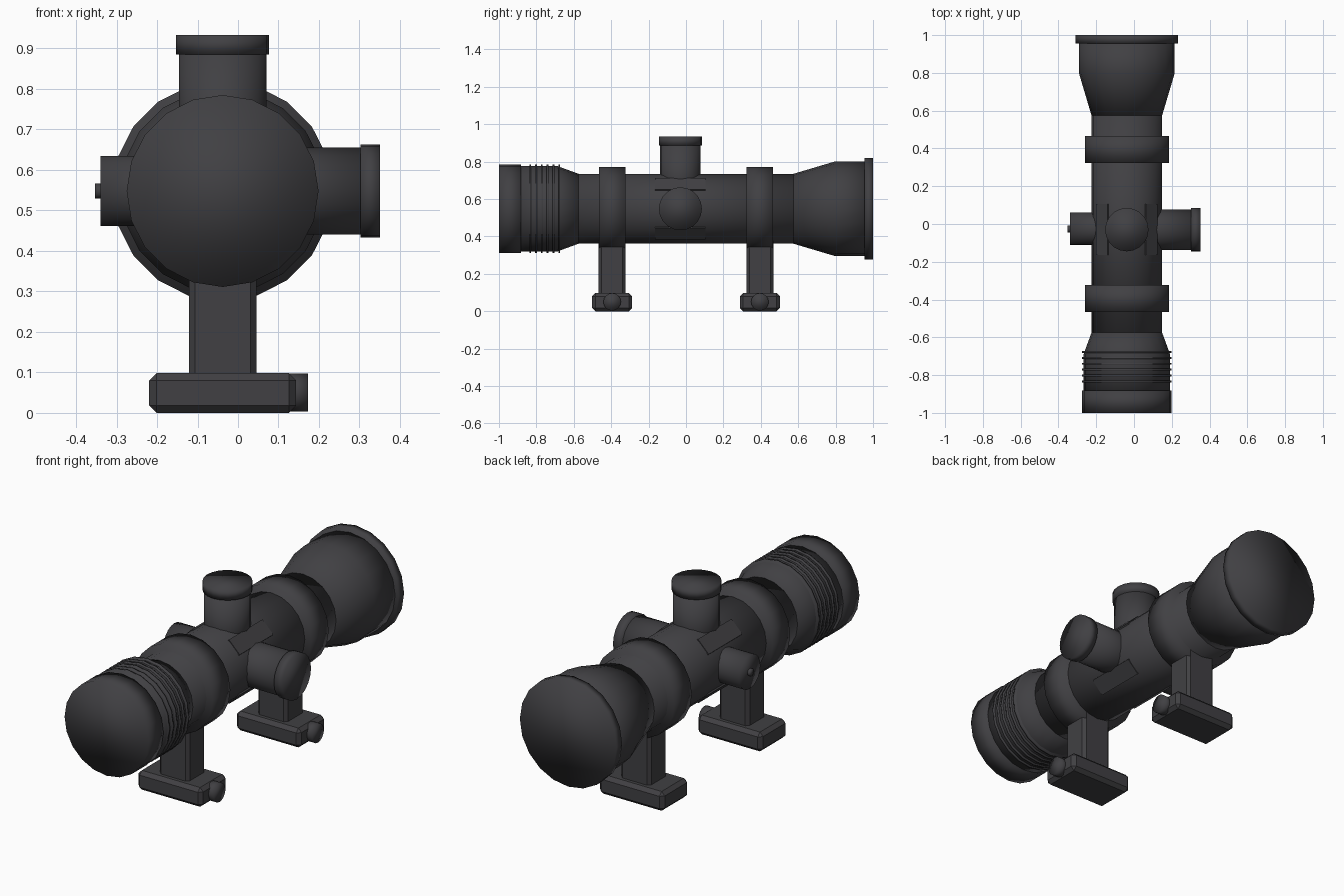
import bpy, bmesh, math
from mathutils import Matrix, Vector

if "Cube" in bpy.data.objects:
    bpy.data.objects.remove(bpy.data.objects["Cube"])

CX, CZ, TY = -0.038, 0.548, -0.03   # tube axis and turret station

mat = bpy.data.materials.new("dark gunmetal")
mat.diffuse_color = (0.052, 0.051, 0.056, 1)
mat.use_nodes = True
mat.node_tree.nodes["Principled BSDF"].inputs["Base Color"].default_value = mat.diffuse_color


def finish(name, bm, smooth):
    bmesh.ops.recalc_face_normals(bm, faces=bm.faces)
    for f in bm.faces:
        f.smooth = smooth
    me = bpy.data.meshes.new(name)
    bm.to_mesh(me)
    bm.free()
    me.materials.append(mat)
    ob = bpy.data.objects.new(name, me)
    bpy.context.collection.objects.link(ob)
    return ob


def lathe(name, axis, origin, profile, n=20):
    """Closed solid of revolution; profile = (distance along axis, radius)."""
    u, v = {'x': ((0, 1, 0), (0, 0, 1)),
            'y': ((1, 0, 0), (0, 0, 1)),
            'z': ((1, 0, 0), (0, 1, 0))}[axis]
    u, v, o = Vector(u), Vector(v), Vector(origin)
    a = Vector([float(c == axis) for c in 'xyz'])
    bm = bmesh.new()
    rings = []
    for d, r in profile:
        rings.append([bm.verts.new(o + a * d + r * (u * math.cos(t) + v * math.sin(t)))
                      for t in (2 * math.pi * i / n for i in range(n))])
    for p, q in zip(rings, rings[1:]):
        for i in range(n):
            j = (i + 1) % n
            bm.faces.new((p[i], p[j], q[j], q[i]))
    bm.faces.new(rings[0])
    bm.faces.new(rings[-1])
    return finish(name, bm, True)


def box(name, centre, size, bevel=0.0, rot_y=0.0):
    bm = bmesh.new()
    bmesh.ops.create_cube(bm, size=1)
    bmesh.ops.scale(bm, vec=size, verts=bm.verts)
    if bevel:
        bmesh.ops.bevel(bm, geom=bm.edges[:], offset=bevel, segments=1, affect='EDGES')
    bmesh.ops.transform(bm, matrix=Matrix.Translation(centre) @ Matrix.Rotation(rot_y, 4, 'Y'),
                        verts=bm.verts)
    return finish(name, bm, False)


axis_o = (CX, 0, CZ)

# main tube
lathe("main_tube", 'y', axis_o, [(-0.6, 0.187), (0.6, 0.187)])

# eyepiece: rear cap, ribbed focus ring and taper
lathe("eyepiece_cap", 'y', axis_o, [(-1, 0.237), (-0.882, 0.237)])
lathe("eyepiece_body", 'y', axis_o, [(-0.9, 0.229), (-0.69, 0.229), (-0.575, 0.187)])
for i in range(6):
    y = -0.833 + i * 0.031
    lathe(f"focus_rib_{i + 1}", 'y', axis_o, [(y - 0.005, 0.236), (y + 0.005, 0.236)])

# objective bell and rim
lathe("objective_bell", 'y', axis_o, [(0.575, 0.187), (0.797, 0.253), (0.97, 0.253)])
lathe("objective_rim", 'y', axis_o, [(0.955, 0.272), (1.0, 0.272)])

# top and right adjustment turrets
lathe("top_turret", 'z', (CX, TY, 0), [(CZ, 0.108), (0.89, 0.108)])
lathe("top_turret_cap", 'z', (CX, TY, 0), [(0.885, 0.115), (0.933, 0.115)])
lathe("side_turret", 'x', (0, TY, CZ), [(CX, 0.108), (0.31, 0.108)])
lathe("side_turret_cap", 'x', (0, TY, CZ), [(0.303, 0.115), (0.351, 0.115)])

# left knob with small button
lathe("left_knob", 'x', (0, TY + 0.004, CZ), [(-0.34, 0.086), (CX, 0.086)])
lathe("left_button", 'x', (0, TY + 0.004, CZ), [(-0.353, 0.018), (-0.33, 0.018)], 12)

# four flats set diagonally around the turret housing
for k in range(4):
    t = math.radians(45 + 90 * k)
    d = 0.188 - 0.03
    box(f"housing_flat_{k + 1}", (CX + d * math.sin(t), TY, CZ + d * math.cos(t)),
        (0.086, 0.27, 0.06), rot_y=t)

# mounts: ring, post, clamp base and clamp screw
for label, s in (("rear", -1), ("front", 1)):
    y = 0.395 * s
    lathe(f"{label}_mount_ring", 'y', axis_o, [(y - 0.071, 0.222), (y + 0.071, 0.222)])
    box(f"{label}_mount_post", (CX, y, 0.23), (0.167, 0.143, 0.34), 0.015)
    box(f"{label}_mount_base", (CX, y, 0.049), (0.363, 0.214, 0.098), 0.018)
    lathe(f"{label}_clamp_screw", 'x', (0, y, 0.05), [(0.12, 0.047), (0.173, 0.047)], 16)
